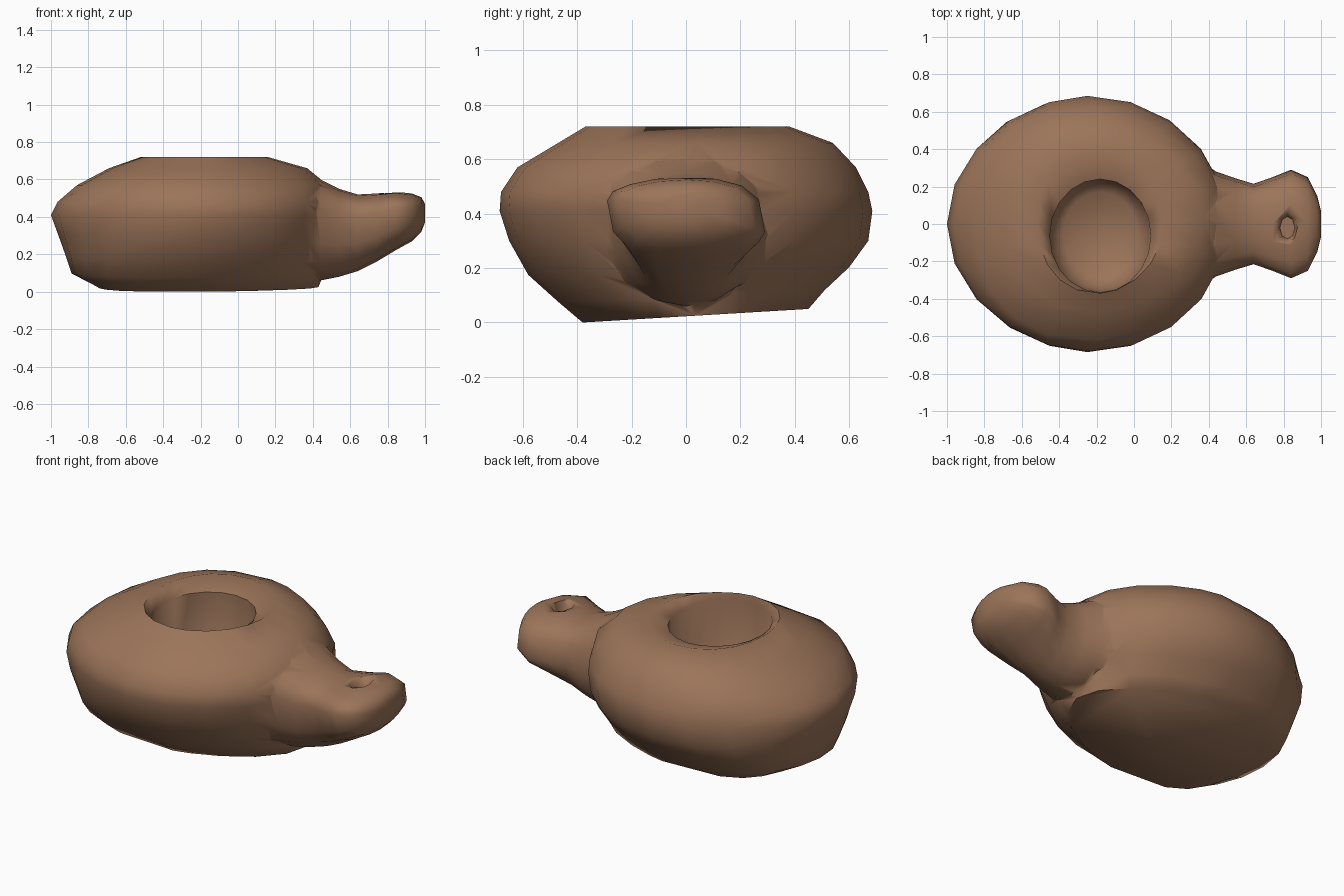
import bpy, bmesh
from math import sin, cos, pi, radians

cube = bpy.data.objects.get("Cube")
if cube:
    bpy.data.objects.remove(cube)

clay = bpy.data.materials.new("brown_clay")
clay.use_nodes = True
clay.diffuse_color = (0.33, 0.175, 0.1, 1)
clay.node_tree.nodes["Principled BSDF"].inputs["Base Color"].default_value = clay.diffuse_color


def loft(name, rings):
    """Skin equal-sized rings of points, cap both ends and shade smooth."""
    bm = bmesh.new()
    loops = [[bm.verts.new(p) for p in ring] for ring in rings]
    n = len(loops[0])
    for a, b in zip(loops, loops[1:]):
        for i in range(n):
            j = (i + 1) % n
            bm.faces.new((a[i], a[j], b[j], b[i]))
    bm.faces.new(loops[0][::-1])
    bm.faces.new(loops[-1])
    bmesh.ops.recalc_face_normals(bm, faces=bm.faces)
    mesh = bpy.data.meshes.new(name)
    bm.to_mesh(mesh)
    bm.free()
    mesh.materials.append(clay)
    obj = bpy.data.objects.new(name, mesh)
    bpy.context.collection.objects.link(obj)
    bpy.ops.object.select_all(action="DESELECT")
    obj.select_set(True)
    bpy.context.view_layer.objects.active = obj
    bpy.ops.object.shade_smooth_by_angle(angle=radians(62))
    return obj


def oval(z, x0, x1, y0, y1, back=1.0, n=20):
    """Oval within the limits; back < 1 squares its -x end, the foot tilts."""
    ring = []
    for i in range(n):
        a = 2 * pi * i / n
        c = cos(a)
        c = -abs(c) ** back if c < -0.001 else max(c, 0) ** max(2 - back, 1)
        x = (x0 + x1) / 2 + (x1 - x0) / 2 * c
        y = (y0 + y1) / 2 + (y1 - y0) / 2 * sin(a)
        tilt = 0.06 * (y + 0.38) * max(0, 1 - z / 0.3)
        ring.append((x, y, z + tilt))
    return ring


def spout_ring(x, half, low, high, mid, n=16):
    """Section with a flat top and a full keel that sags towards +y."""
    ring = []
    for i in range(n):
        a = 2 * pi * i / n
        s = sin(a)
        m = mid - 0.2 * half * cos(a) * (1 - abs(s))
        z = m + (high - m) * s ** 0.65 if s > 0 else m - (m - low) * (-s) ** 0.85
        ring.append((x, half * cos(a), z))
    return ring


# Lamp bowl: outside from foot to rim, then down into the filling hole
lamp = loft("lamp_bowl", [oval(*r) for r in (
    (0.0, -0.75, 0.43, -0.38, 0.45, 0.42),
    (0.08, -0.89, 0.46, -0.47, 0.51, 0.6),
    (0.18, -0.92, 0.48, -0.58, 0.60, 0.75),
    (0.30, -0.96, 0.495, -0.65, 0.67, 0.9),
    (0.41, -1.0, 0.50, -0.685, 0.685, 1.12),
    (0.48, -0.965, 0.50, -0.68, 0.67),
    (0.57, -0.86, 0.48, -0.62, 0.625, 0.75),
    (0.66, -0.69, 0.37, -0.47, 0.54, 0.75),
    (0.72, -0.52, 0.16, -0.37, 0.38, 0.85),
    (0.675, -0.45, 0.09, -0.365, 0.24),
    (0.22, -0.45, 0.08, -0.35, 0.24),
    (0.15, -0.38, 0.02, -0.28, 0.17))])

# Spout: pinched neck and flared nozzle
spout = loft("spout", [spout_ring(*r) for r in (
    (0.28, 0.38, 0.08, 0.65, 0.40),
    (0.44, 0.28, 0.06, 0.60, 0.38),
    (0.54, 0.245, 0.08, 0.55, 0.36),
    (0.64, 0.215, 0.11, 0.52, 0.36),
    (0.74, 0.25, 0.16, 0.525, 0.37),
    (0.84, 0.29, 0.22, 0.535, 0.39),
    (0.93, 0.25, 0.27, 0.525, 0.40),
    (0.98, 0.15, 0.32, 0.505, 0.41),
    (1.0, 0.07, 0.37, 0.47, 0.42))])

# Wick hole in the top of the nozzle
wick_hole = loft("wick_hole_cutter", [
    oval(0.47, 0.78, 0.86, -0.08, 0.04, n=8),
    oval(0.60, 0.75, 0.89, -0.13, 0.09, n=8)])

# Merge the spout into the bowl, then cut the wick hole
for helper, operation in ((spout, "UNION"), (wick_hole, "DIFFERENCE")):
    helper.hide_render = True
    helper.hide_viewport = True
    mod = lamp.modifiers.new(helper.name, "BOOLEAN")
    mod.operation = operation
    mod.solver = "EXACT"
    mod.object = helper
